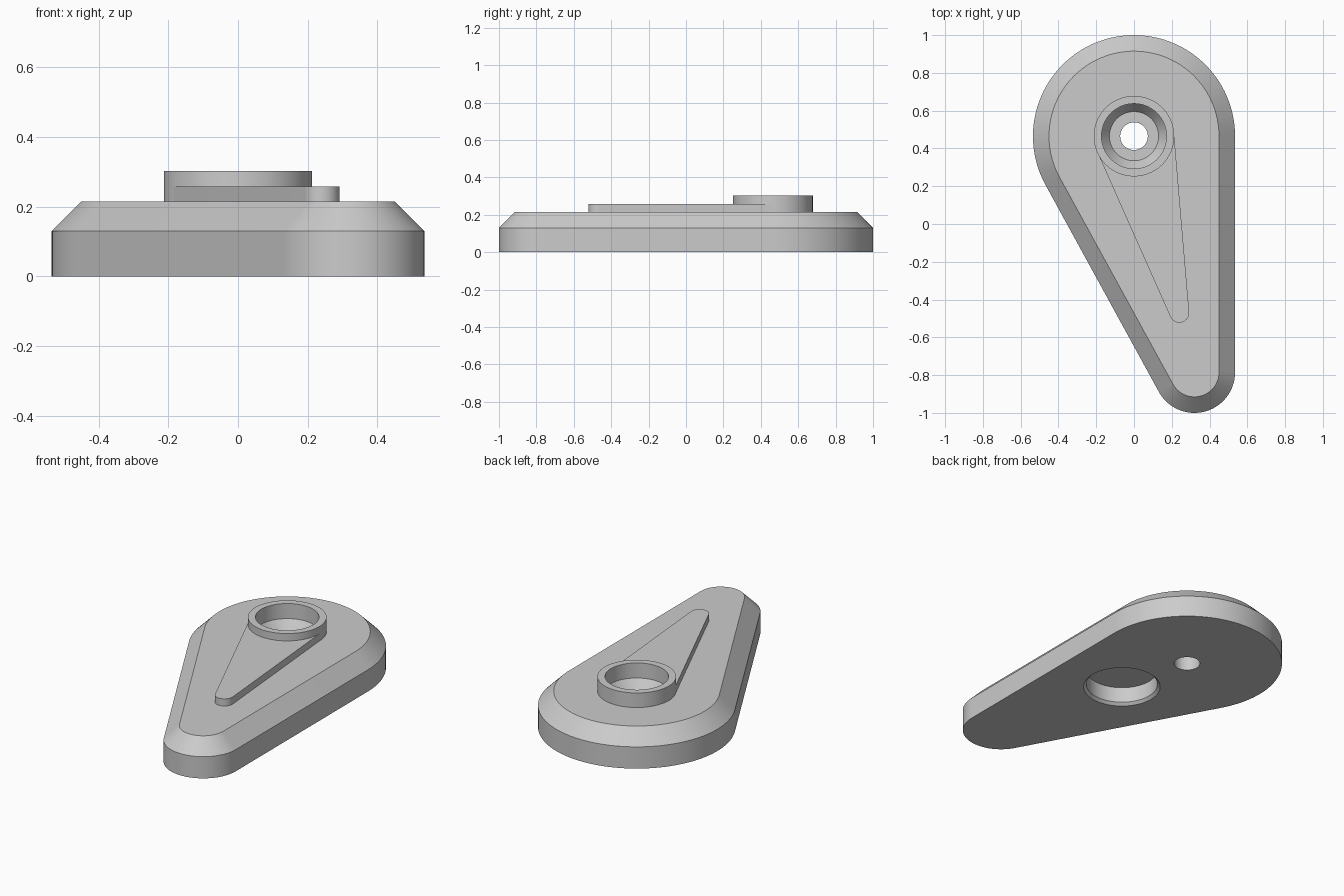
import bpy
import bmesh
from math import atan2, acos, cos, sin, pi, hypot, radians

default = bpy.data.objects.get("Cube")
if default:
    bpy.data.objects.remove(default, do_unlink=True)

grey = bpy.data.materials.new("plain grey")
grey.use_nodes = True
COLOUR = (0.6, 0.6, 0.6, 1)
grey.diffuse_color = COLOUR
grey.node_tree.nodes["Principled BSDF"].inputs["Base Color"].default_value = COLOUR

HUB = (0, 0.465)        # centre of the wide end
TOE = (0.32, -0.785)    # centre of the narrow end
TIP = (0.24, -0.47)     # centre of the rib's small end
DECK = 0.215            # height of the flat top


def arc(centre, radius, start, end, steps):
    angles = [start + (end - start) * i / steps for i in range(steps + 1)]
    return [(centre[0] + radius * cos(a), centre[1] + radius * sin(a)) for a in angles]


def teardrop(a, ra, b, rb):
    """Outline of two circles joined by their outer tangents."""
    dx, dy = b[0] - a[0], b[1] - a[1]
    axis, spread = atan2(dy, dx), acos((ra - rb) / hypot(dx, dy))
    return (arc(a, ra, axis + spread, axis + 2 * pi - spread, 72)
            + arc(b, rb, axis - spread, axis + spread, 48))


def circle(centre, radius):
    return arc(centre, radius, 0, 2 * pi, 96)[:-1]


def loft(name, layers):
    """Closed solid through outlines stacked as (points, height)."""
    bm = bmesh.new()
    rings = [[bm.verts.new((x, y, z)) for x, y in points] for points, z in layers]
    count = len(rings[0])
    for low, high in zip(rings, rings[1:]):
        for i in range(count):
            j = (i + 1) % count
            bm.faces.new((low[i], low[j], high[j], high[i]))
    bm.faces.new(rings[0][::-1])
    bm.faces.new(rings[-1])
    bmesh.ops.recalc_face_normals(bm, faces=bm.faces)
    mesh = bpy.data.meshes.new(name)
    bm.to_mesh(mesh)
    bm.free()
    mesh.materials.append(grey)
    obj = bpy.data.objects.new(name, mesh)
    bpy.context.collection.objects.link(obj)
    return obj


def turned(name, centre, profile):
    return loft(name, [(circle(centre, r), z) for r, z in profile])


# Teardrop base with a chamfered top edge
body = loft("base_plate", [(teardrop(HUB, 0.535 - inset, TOE, 0.215 - inset), z)
                           for inset, z in ((0, 0), (0, 0.13), (0.085, DECK))])

# Raised tapering rib and round collar
rib = loft("tapered_rib", [(teardrop(HUB, 0.212, TIP, 0.052), z) for z in (DECK, 0.258)])
collar = turned("collar", HUB, [(0.213, DECK), (0.213, 0.302)])

# Stepped bore with a conical seat, and a round recess underneath
bore = turned("bore_cutter", HUB, [(0.073, -0.1), (0.073, 0.155), (0.13, 0.155),
                                   (0.172, 0.212), (0.172, 0.4)])
t = 0.35
recess_centre = [h + (e - h) * t for h, e in zip(HUB, TOE)]
recess = turned("recess_cutter", recess_centre,
                [(0.216, -0.1), (0.216, 0), (0.2, 0.016), (0.2, 0.11)])


def cut(obj, cutters):
    for cutter in cutters:
        mod = obj.modifiers.new("cut", 'BOOLEAN')
        mod.operation = 'DIFFERENCE'
        mod.solver = 'EXACT'
        mod.object = cutter
    graph = bpy.context.evaluated_depsgraph_get()
    mesh = bpy.data.meshes.new_from_object(obj.evaluated_get(graph))
    obj.modifiers.clear()
    obj.data = mesh


cut(body, [bore, recess])
cut(rib, [bore])
cut(collar, [bore])
for helper in (bore, recess):
    bpy.data.objects.remove(helper, do_unlink=True)

# Smooth the curved walls, keep the edges crisp
bpy.ops.object.select_all(action='DESELECT')
for obj in (body, rib, collar):
    obj.select_set(True)
bpy.context.view_layer.objects.active = body
bpy.ops.object.shade_smooth_by_angle(angle=radians(25))
